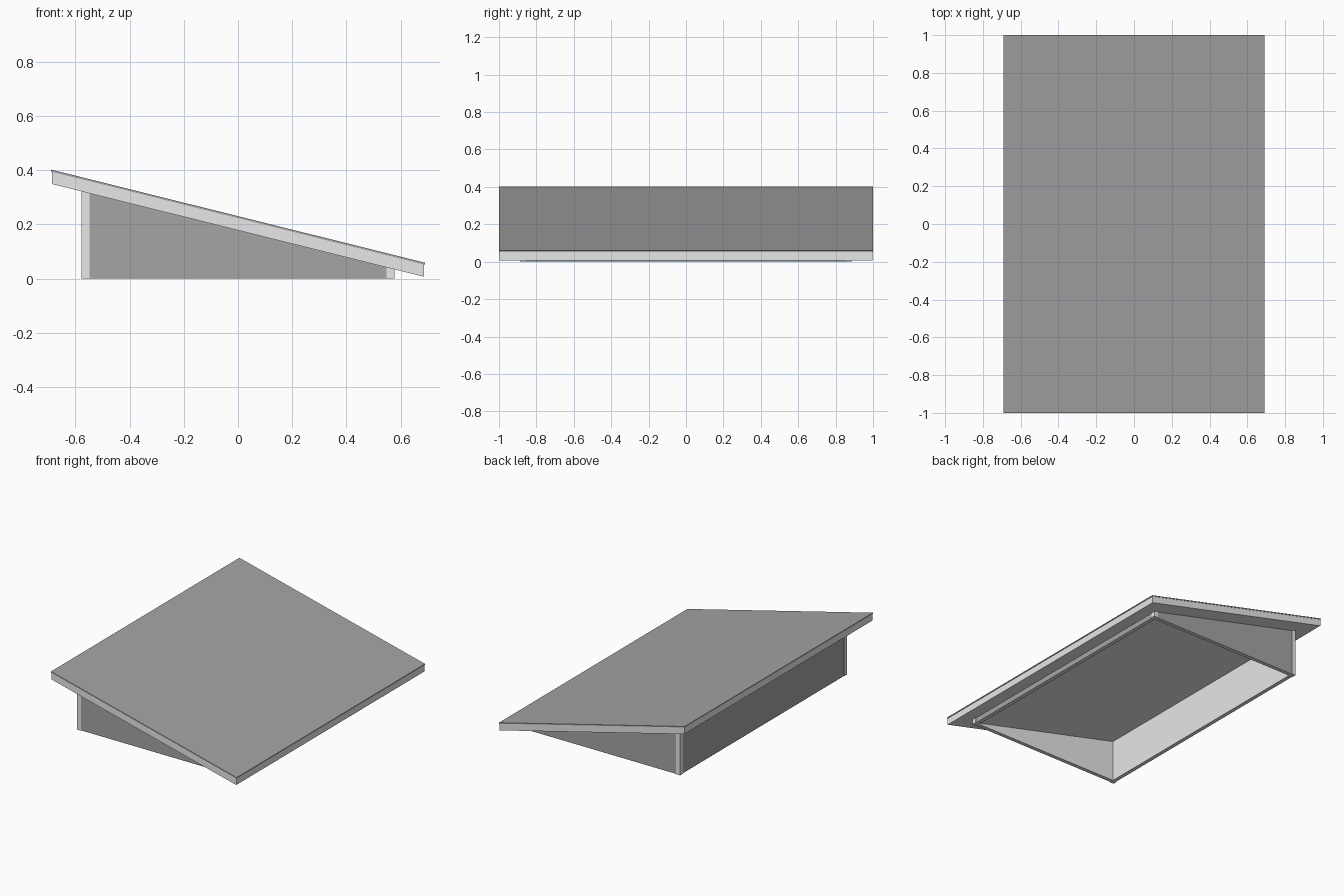
import bpy

if "Cube" in bpy.data.objects:
    bpy.data.objects.remove(bpy.data.objects["Cube"])

SLOPE, MID = -0.249, 0.178          # underside line of the roof: z = MID + SLOPE * x
HX, HY = 0.577, 0.887               # outer half sizes of the base
POST, RECESS = 0.03, 0.004


def material(name, v):
    m = bpy.data.materials.new(name)
    m.diffuse_color = (v, v, v, 1)
    m.use_nodes = True
    m.node_tree.nodes["Principled BSDF"].inputs["Base Color"].default_value = m.diffuse_color
    return m


light = material("light_grey", 0.8)
mid = material("mid_grey", 0.375)


def block(name, x, y, mat, top, bottom=None, outer=None):
    """Box whose top (and optionally bottom) follows the roof slope; flat on z=0 otherwise.
    The face pointing along 'outer' gets the mid grey."""
    verts = []
    for off in (bottom, top):
        for px, py in ((x[0], y[0]), (x[1], y[0]), (x[1], y[1]), (x[0], y[1])):
            verts.append((px, py, 0 if off is None else MID + SLOPE * px + off))
    faces = [(3, 2, 1, 0), (4, 5, 6, 7), (0, 1, 5, 4), (1, 2, 6, 5), (2, 3, 7, 6), (3, 0, 4, 7)]
    me = bpy.data.meshes.new(name)
    me.from_pydata(verts, [], faces)
    me.materials.append(mat)
    if outer:
        me.materials.append(mid)
        for p in me.polygons:
            if p.normal.x * outer[0] + p.normal.y * outer[1] > 0.9:
                p.material_index = 1
    ob = bpy.data.objects.new(name, me)
    bpy.context.collection.objects.link(ob)
    return ob


def span(s, a, b):
    return tuple(sorted((s * a, s * b)))


# Sloping roof slab and its thin covering
block("roof_slab", (-0.686, 0.686), (-0.998, 0.998), light, 0.045, 0.0)
block("roof_cover", (-0.69, 0.69), (-1.0, 1.0), mid, 0.0525, 0.045)

# Corner posts
for sx, nx in ((-1, "left"), (1, "right")):
    for sy, ny in ((-1, "front"), (1, "back")):
        block(f"{ny}_{nx}_post", span(sx, HX - POST, HX), span(sy, HY - POST, HY), light, 0.0)

# Walls between the posts, darker on the outside
ix, iy = HX - POST, HY - POST
for s, n in ((-1, "front"), (1, "back")):
    block(n + "_wall", (-ix, ix), span(s, iy, HY - RECESS), light, 0.0, outer=(0, s))
for s, n in ((-1, "left"), (1, "right")):
    block(n + "_wall", span(s, ix, HX - RECESS), (-iy, iy), light, 0.0, outer=(s, 0))

# Inner ceiling lining under the roof
block("ceiling", (-ix, ix), (-iy, iy), light, 0.0, -0.034)
